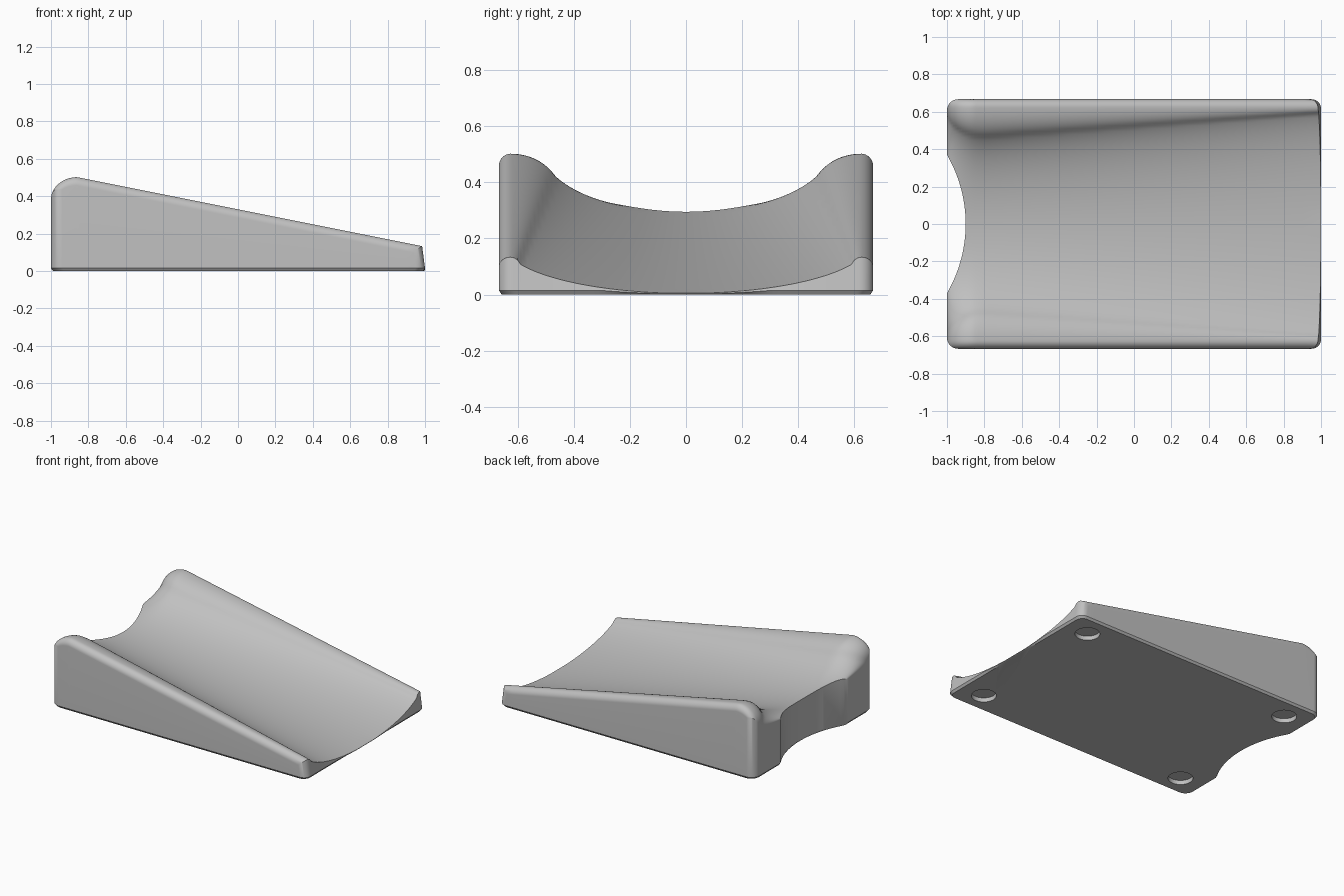
import bpy, bmesh
from math import sqrt, sin, pi

cube = bpy.data.objects.get("Cube")
if cube:
    bpy.data.objects.remove(cube, do_unlink=True)

HALF_W = 0.667
ROWS, COLS = 90, 64


def arc(t):
    """Drop of a unit quarter circle at offset t from its crown."""
    return 1 - sqrt(max(0.0, 1 - min(t, 1.0) ** 2))


def soft_arc(t, k=0.9):
    """Rounded rise from 0 to 1 that stops short of vertical."""
    return arc(k * t) / arc(k)


def top_height(x, y):
    y = abs(y)
    # side ridge, rolled over at the tall end
    ridge = 0.502 - 0.2 * (x + 0.86)
    if x < -0.86:
        ridge = 0.502 - 0.12 * arc((-0.86 - x) / 0.14)
    floor = 0.295 - 0.153 * (x + 0.9)
    # blend line between trough and ridge, flared at the tall end
    s = (x + 0.8) / 1.8
    inner = 0.465 + 0.125 * s
    if x < -0.8:
        inner = 0.465 + 0.13 * arc((-0.8 - x) / 0.2)
    crown = 0.625
    blend = floor + (0.65 + 0.15 * max(s, 0)) * (ridge - floor)
    if y < inner:
        return floor + (blend - floor) * soft_arc(y / inner)
    if y < crown:
        return ridge - (ridge - blend) * soft_arc((crown - y) / (crown - inner))
    return ridge - 0.045 * arc((y - crown) / (HALF_W - crown))


def corner(y, r):
    return r * arc(max(0.0, abs(y) - (HALF_W - r)) / r)


def left_x(y):
    notch = -1.63 + sqrt(max(0.0, 0.73 ** 2 - y * y))
    return max(-1 + corner(y, 0.06), notch)


# wedge body: curved top, walls, bottom chamfer
bm = bmesh.new()
grid = []
for j in range(ROWS + 1):
    y = HALF_W * sin(pi / 2 * (2 * j / ROWS - 1))
    x0 = left_x(y)
    x1 = 1 - corner(y, 0.05)
    x1 -= 0.12 * top_height(x1, y)
    row = []
    for i in range(COLS + 1):
        x = x0 + (x1 - x0) * (i / COLS) ** 1.7
        row.append(bm.verts.new((x, y, max(0.006, top_height(x, y)))))
    grid.append(row)
for a, b in zip(grid, grid[1:]):
    for i in range(COLS):
        bm.faces.new((a[i], a[i + 1], b[i + 1], b[i]))

rim = (grid[0] + [r[-1] for r in grid[1:]] + grid[-1][-2::-1]
       + [r[0] for r in grid[-2:0:-1]])
wall, base = [], []
for v in rim:
    x, y, z = v.co
    h = min(0.015, z * 0.6)
    if x > 0.9:
        x = 1 - corner(y, 0.05) if v in [r[-1] for r in grid] else x
    wall.append(bm.verts.new((x, y, h)))
    base.append(bm.verts.new((x * 0.989, y * 0.984, 0)))
n = len(rim)
for upper, lower in ((rim, wall), (wall, base)):
    for i in range(n):
        k = (i + 1) % n
        bm.faces.new((upper[i], lower[i], lower[k], upper[k]))
bm.faces.new(base[::-1])
bmesh.ops.recalc_face_normals(bm, faces=bm.faces)
mesh = bpy.data.meshes.new("wedge_body")
bm.to_mesh(mesh)
bm.free()
body = bpy.data.objects.new("wedge_body", mesh)
bpy.context.collection.objects.link(body)

# plain grey material
grey = bpy.data.materials.new("plain_grey")
grey.use_nodes = True
colour = (0.53, 0.53, 0.53, 1)
grey.diffuse_color = colour
grey.node_tree.nodes["Principled BSDF"].inputs["Base Color"].default_value = colour
mesh.materials.append(grey)

# round foot recesses in the underside
bm = bmesh.new()
for sx in (-1, 1):
    for sy in (-1, 1):
        made = bmesh.ops.create_cone(bm, cap_ends=True, segments=40, radius1=0.08,
                                     radius2=0.08, depth=0.06)
        bmesh.ops.translate(bm, verts=made["verts"], vec=(0.82 * sx, 0.515 * sy, 0))
cut_mesh = bpy.data.meshes.new("recess_cutter")
bm.to_mesh(cut_mesh)
bm.free()
cut_mesh.materials.append(grey)
cutter = bpy.data.objects.new("recess_cutter", cut_mesh)
cutter.hide_render = True
bpy.context.collection.objects.link(cutter)

mod = body.modifiers.new("recesses", "BOOLEAN")
mod.operation = "DIFFERENCE"
mod.solver = "EXACT"
mod.object = cutter
bpy.ops.object.select_all(action="DESELECT")
bpy.context.view_layer.objects.active = body
body.select_set(True)
bpy.ops.object.modifier_apply(modifier=mod.name)
bpy.data.objects.remove(cutter, do_unlink=True)
bpy.ops.object.shade_smooth_by_angle(angle=pi / 6)
